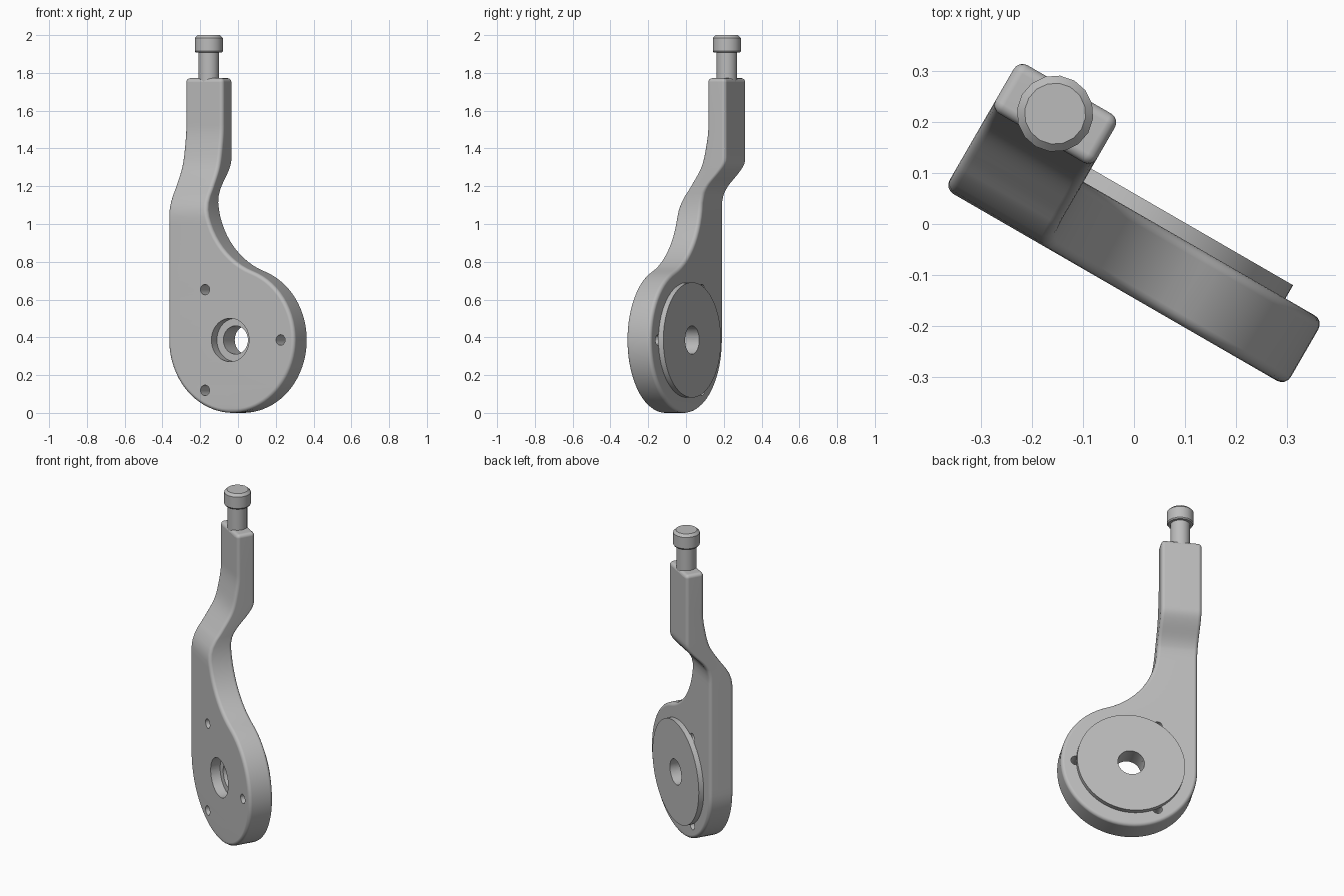
import bpy, bmesh, math
from mathutils import Matrix, Vector

cube = bpy.data.objects.get("Cube")
if cube:
    bpy.data.objects.remove(cube, do_unlink=True)

TURN = Matrix.Rotation(math.radians(-30), 4, 'Z')
grey = bpy.data.materials.new("plain_grey")
grey.use_nodes = True
COLOUR = (0.5, 0.5, 0.5, 1)
grey.diffuse_color = COLOUR
grey.node_tree.nodes["Principled BSDF"].inputs["Base Color"].default_value = COLOUR


def finish(name, bm):
    bmesh.ops.recalc_face_normals(bm, faces=bm.faces)
    mesh = bpy.data.meshes.new(name)
    bm.to_mesh(mesh)
    bm.free()
    mesh.materials.append(grey)
    obj = bpy.data.objects.new(name, mesh)
    obj.matrix_world = TURN
    bpy.context.collection.objects.link(obj)
    return obj


def select(obj):
    bpy.ops.object.select_all(action='DESELECT')
    obj.select_set(True)
    bpy.context.view_layer.objects.active = obj


def smooth(obj, angle=35):
    select(obj)
    bpy.ops.object.shade_smooth_by_angle(angle=math.radians(angle))
    mod = obj.modifiers.new("even_shading", 'WEIGHTED_NORMAL')
    mod.keep_sharp = True


def lathe(name, profile, centre, sides, along_y=False, closed=False):
    """Revolve (radius, height) pairs around z, or around y (height = y)."""
    bm = bmesh.new()
    rings = []
    for r, h in profile:
        ring = []
        for k in range(sides):
            a = math.tau * k / sides
            x, w = r * math.cos(a), r * math.sin(a)
            p = Vector((x, h, w)) if along_y else Vector((x, w, h))
            ring.append(bm.verts.new(p + Vector(centre)))
        rings.append(ring)
    if closed:
        rings.append(rings[0])
    else:
        bm.faces.new(rings[0])
        bm.faces.new(rings[-1])
    for a, b in zip(rings, rings[1:]):
        for k in range(sides):
            n = (k + 1) % sides
            bm.faces.new((a[k], a[n], b[n], b[k]))
    return finish(name, bm)


def curve(points, z):
    """Smooth interpolation through (z, y) points, constant past the ends."""
    if z <= points[0][0]:
        return points[0][1]
    if z >= points[-1][0]:
        return points[-1][1]

    def slope(i):
        if i in (0, len(points) - 1):
            return 0
        (za, ya), (zb, yb) = points[i - 1], points[i + 1]
        return (yb - ya) / (zb - za)
    i = max(k for k, p in enumerate(points) if p[0] <= z)
    (za, ya), (zb, yb) = points[i], points[i + 1]
    d = zb - za
    t = (z - za) / d
    s = t * t * (3 - 2 * t)
    return (ya + (yb - ya) * s + d * slope(i) * t * (1 - t) ** 2
            - d * slope(i + 1) * t * t * (1 - t))


# Arm dimensions
CX, R = 0.03, 0.386           # round end
ARM_R, TOP = -0.127, 1.772    # right edge and top of the arm
FILLET_Z, EDGE = 1.15, 0.02
FRONT = [(1.04, -.126), (1.12, -.105), (1.2, -.05), (1.3, .012), (1.4, .04), (1.52, .055)]
BACK = [(1.1, .022), (1.15, .031), (1.2, .06), (1.27, .125), (1.31, .155), (1.345, .165)]

# Fillet tangent to the arm edge and to the round end
off, rise = ARM_R - CX, FILLET_Z - R
FR = (off * off + rise * rise - R * R) / (2 * R - 2 * off)
tangent_z = R + rise * R / (R + FR)


def round_half(z):
    return math.sqrt(max(0, R * R - (z - R) ** 2))


def corner(z):
    d = max(0, z - (TOP - EDGE))
    return EDGE - math.sqrt(max(0, EDGE * EDGE - d * d))


def left_x(z):
    return CX - (round_half(z) if z < R else R) + corner(z)


def right_x(z):
    if z <= tangent_z:
        return CX + round_half(z)
    if z < FILLET_Z:
        return ARM_R + FR - math.sqrt(FR * FR - (z - FILLET_Z) ** 2)
    return ARM_R - corner(z)


# Row heights: round end, fillet, bend, straight top
top_angle = math.asin((tangent_z - R) / R)
rows = [R - R * math.cos(math.pi / 2 * k / 20) for k in range(1, 21)]
rows += [R + R * math.sin(top_angle * k / 14) for k in range(1, 15)]
sweep = math.asin((FILLET_Z - tangent_z) / FR)
rows += [FILLET_Z - FR * math.sin(sweep * (1 - k / 14)) for k in range(1, 15)]
rows += [FILLET_Z + (1.55 - FILLET_Z) * k / 26 for k in range(1, 27)]
rows += [TOP - EDGE + EDGE * math.sin(math.pi / 2 * k / 3) for k in range(4)]

outline = [Vector((CX, 0))] + [Vector((right_x(z), z)) for z in rows]
outline += [Vector((left_x(z), z)) for z in reversed(rows)]
count = len(outline)
inward = []
for i, p in enumerate(outline):
    a = (p - outline[i - 1]).normalized()
    b = (outline[(i + 1) % count] - p).normalized()
    t = (a + b).normalized()
    inward.append(Vector((-t.y, t.x)))

# Arm body: rounded rim rings, then front and back filled row by row
bm = bmesh.new()
STEPS = 4
rings = []
for face, sign in ((FRONT, 1), (BACK, -1)):
    half = []
    for j in range(STEPS + 1):
        t = math.pi / 2 * j / STEPS
        ring = []
        for p, n in zip(outline, inward):
            q = p + n * EDGE * (1 - math.sin(t))
            y = curve(face, q.y) + sign * EDGE * (1 - math.cos(t))
            ring.append(bm.verts.new((q.x, y, q.y)))
        half.append(ring)
    rings += half if sign == 1 else half[::-1]
for a, b in zip(rings, rings[1:]):
    for k in range(count):
        n = (k + 1) % count
        bm.faces.new((a[k], a[n], b[n], b[k]))
for ring in (rings[0], rings[-1]):
    bm.faces.new((ring[0], ring[1], ring[-1]))
    for i in range(1, len(rows)):
        bm.faces.new((ring[i], ring[i + 1], ring[-i - 1], ring[-i]))
arm = finish("lever_arm", bm)

# Cutters: stepped centre bore and three screw holes
cutters = [lathe("bore_cutter", [(.115, -.3), (.115, -.068), (.075, -.068), (.075, .3)],
                 (CX - .005, 0, R), 48, True)]
for k in range(3):
    a = math.tau * k / 3
    spot = (CX - .005 + .308 * math.cos(a), 0, R + .308 * math.sin(a))
    cutters.append(lathe("screw_hole_cutter", [(.028, -.3), (.028, .3)], spot, 20, True))
select(arm)
for c in cutters:
    mod = arm.modifiers.new("hole", 'BOOLEAN')
    mod.operation, mod.solver, mod.object = 'DIFFERENCE', 'EXACT', c
    bpy.ops.object.modifier_apply(modifier=mod.name)
for c in cutters:
    bpy.data.objects.remove(c, do_unlink=True)
smooth(arm)

# Raised ring on the back
boss = lathe("back_boss", [(.075, .018), (.305, .018), (.305, .052), (.075, .052)],
             (CX - .005, 0, R), 72, True, True)
smooth(boss)

# Headed pin on top
pin = lathe("top_pin", [(.055, TOP - .03), (.055, 1.908), (.07, 1.908), (.075, 1.915),
                        (.075, 1.985), (.06, 2)], (-.242, .11, 0), 16)
smooth(pin)
